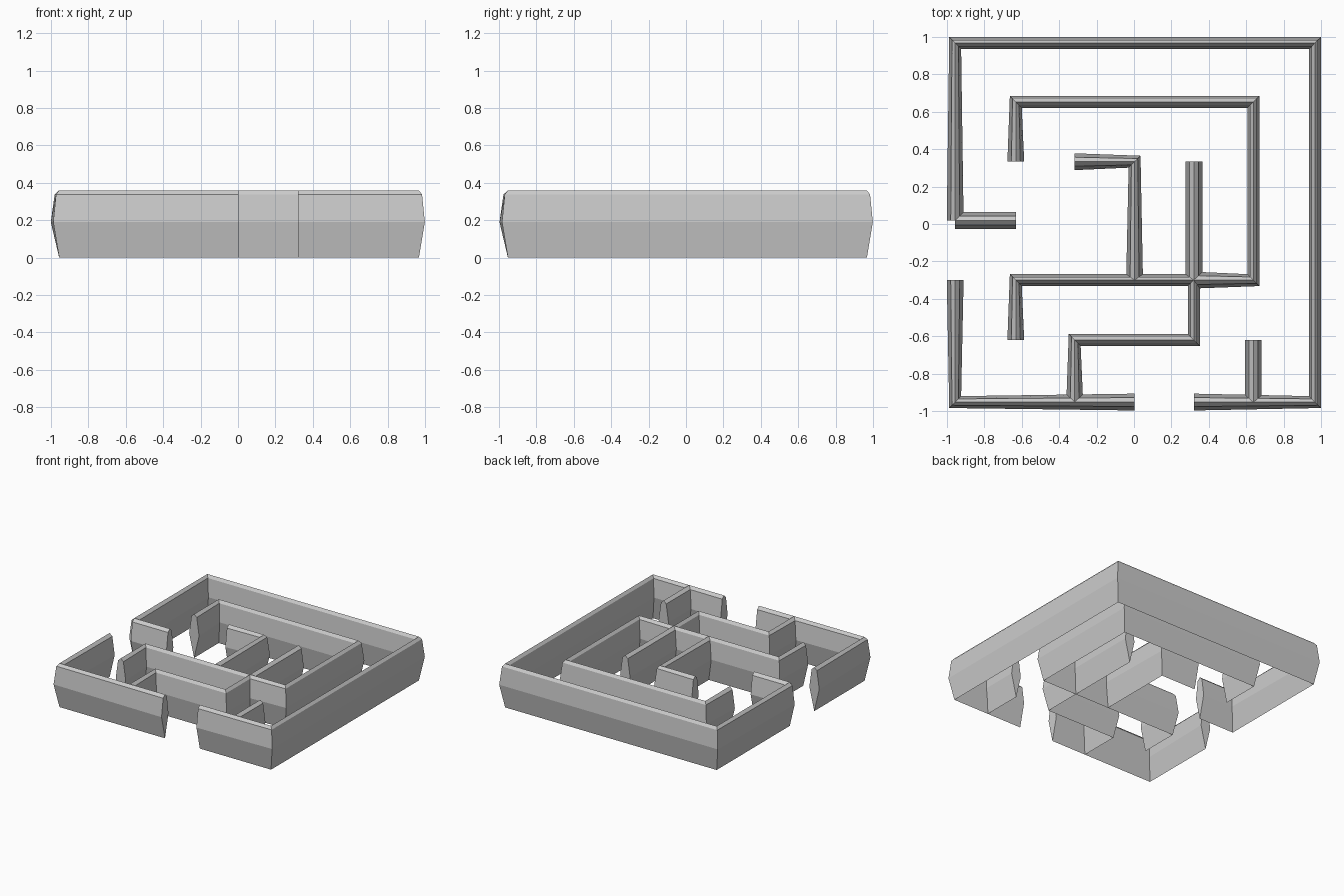
import bpy, bmesh
from mathutils import Vector

if "Cube" in bpy.data.objects:
    bpy.data.objects.remove(bpy.data.objects["Cube"])

# grid line positions of the maze
X = [-0.956, -0.632, -0.317, 0.003, 0.32, 0.638, 0.967]
Y = [-0.952, -0.62, -0.30, 0.018, 0.333, 0.652, 0.967]

# wall cross-section: (half-width offset, height), pointed at foot and ridge
SECTION = [(0, 0), (0.045, 0.19), (0.024, 0.338), (0, 0.36),
           (-0.024, 0.338), (-0.045, 0.19)]


def wall(name, cells):
    """Sweep the section along grid cells; corners pinch along the bisector."""
    pts = [Vector((X[i], Y[j])) for i, j in cells]
    dirs = [(b - a).normalized() for a, b in zip(pts, pts[1:])]
    bm = bmesh.new()
    rings = []
    for k, p in enumerate(pts):
        d = (dirs[max(k - 1, 0)] + dirs[min(k, len(dirs) - 1)]).normalized()
        n = Vector((d.y, -d.x))
        rings.append([bm.verts.new((p.x + n.x * w, p.y + n.y * w, z))
                      for w, z in SECTION])
    m = len(SECTION)
    for a, b in zip(rings, rings[1:]):
        for s in range(m):
            t = (s + 1) % m
            bm.faces.new((a[s], a[t], b[t], b[s]))
    bm.faces.new(rings[0])
    bm.faces.new(rings[-1])
    bmesh.ops.recalc_face_normals(bm, faces=bm.faces)
    mesh = bpy.data.meshes.new(name)
    bm.to_mesh(mesh)
    bm.free()
    bpy.context.collection.objects.link(bpy.data.objects.new(name, mesh))


# outer boundary with two openings
wall("outer_wall_main", [(4, 0), (6, 0), (6, 6), (0, 6), (0, 3)])
wall("outer_wall_corner", [(0, 2), (0, 0), (3, 0)])
# inner paths
wall("inner_ring_wall", [(4, 2), (5, 2), (5, 5), (1, 5), (1, 4)])
wall("winding_wall", [(1, 1), (1, 2), (4, 2), (4, 1), (2, 1), (2, 0)])
wall("hook_wall", [(2, 4), (3, 4), (3, 2)])
# straight stubs
wall("straight_wall", [(4, 4), (4, 2)])
wall("entrance_stub", [(0, 3), (1, 3)])
wall("lower_stub", [(5, 1), (5, 0)])
